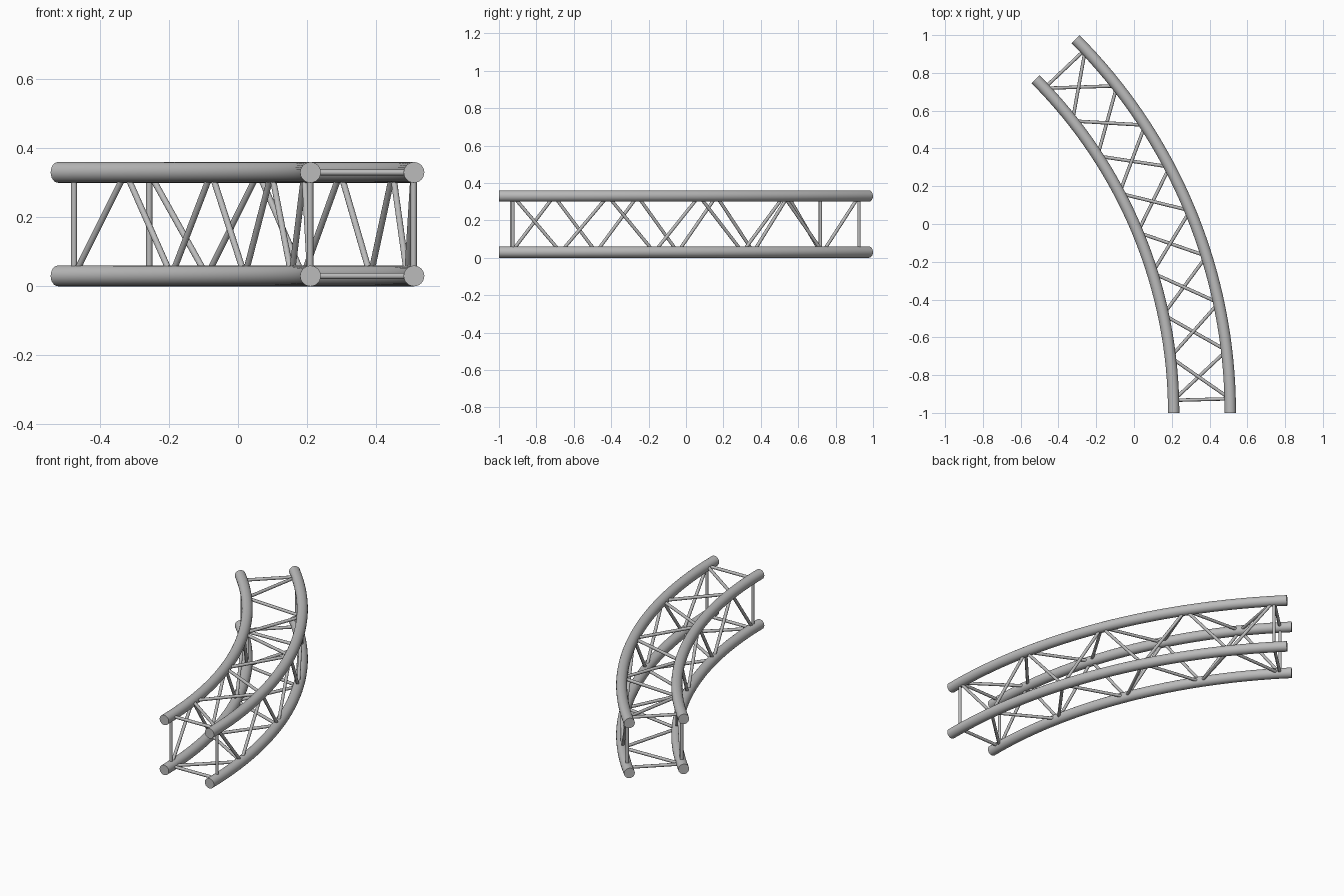
import bpy, bmesh, math
from mathutils import Vector, Matrix

cube = bpy.data.objects.get("Cube")
if cube:
    bpy.data.objects.remove(cube, do_unlink=True)

# Arc centre, chord radii and heights
CENTRE = Vector((-2.288, -1.0, 0.0))
INNER, OUTER = 2.498, 2.798
BOTTOM, TOP = 0.03, 0.33
CHORD_R, BRACE_R = 0.03, 0.009
SWEEP = math.radians(45)
MARGIN = math.radians(1.53)
CELLS = 8

metal = bpy.data.materials.new("grey metal")
metal.use_nodes = True
grey = (0.5, 0.5, 0.5, 1.0)
metal.diffuse_color = grey
metal.node_tree.nodes["Principled BSDF"].inputs["Base Color"].default_value = grey


def finish(bm, name):
    bmesh.ops.recalc_face_normals(bm, faces=bm.faces[:])
    mesh = bpy.data.meshes.new(name)
    bm.to_mesh(mesh)
    bm.free()
    mesh.materials.append(metal)
    obj = bpy.data.objects.new(name, mesh)
    bpy.context.collection.objects.link(obj)
    bpy.ops.object.select_all(action='DESELECT')
    obj.select_set(True)
    bpy.context.view_layer.objects.active = obj
    bpy.ops.object.shade_smooth_by_angle(angle=math.radians(40))
    return obj


def chord(name, radius, z):
    """Curved main tube: a circle spun about the arc centre, capped at both ends."""
    bm = bmesh.new()
    place = Matrix.Translation(CENTRE + Vector((radius, 0, z))) @ Matrix.Rotation(math.pi / 2, 4, 'X')
    bmesh.ops.create_circle(bm, segments=24, radius=CHORD_R, matrix=place)
    bmesh.ops.spin(bm, geom=bm.verts[:] + bm.edges[:], cent=CENTRE, axis=(0, 0, 1),
                   angle=SWEEP, steps=32)
    bmesh.ops.holes_fill(bm, edges=[e for e in bm.edges if e.is_boundary], sides=0)
    return finish(bm, name)


def node(k, radius, z):
    a = MARGIN + (SWEEP - 2 * MARGIN) * k / CELLS
    return CENTRE + Vector((radius * math.cos(a), radius * math.sin(a), z))


def rods(name, pairs):
    """Thin straight tubes between pairs of points."""
    bm = bmesh.new()
    for a, b in pairs:
        d = b - a
        place = Matrix.Translation((a + b) / 2) @ d.to_track_quat('Z', 'Y').to_matrix().to_4x4()
        bmesh.ops.create_cone(bm, cap_ends=True, segments=12, radius1=BRACE_R,
                              radius2=BRACE_R, depth=d.length, matrix=place)
    return finish(bm, name)


def zigzag(name, even, odd):
    """Brace running back and forth between two chords."""
    pts = [node(k, *(odd if k % 2 else even)) for k in range(CELLS + 1)]
    rods(name, list(zip(pts, pts[1:])))


inner_bottom, inner_top = (INNER, BOTTOM), (INNER, TOP)
outer_bottom, outer_top = (OUTER, BOTTOM), (OUTER, TOP)

# Four main chords
chord("inner_bottom_chord", *inner_bottom)
chord("inner_top_chord", *inner_top)
chord("outer_bottom_chord", *outer_bottom)
chord("outer_top_chord", *outer_top)

# Zigzag bracing on the four faces, meeting at shared joints
zigzag("inner_side_braces", inner_bottom, inner_top)
zigzag("outer_side_braces", outer_top, outer_bottom)
zigzag("top_braces", outer_top, inner_top)
zigzag("bottom_braces", inner_bottom, outer_bottom)

# Square frames near both ends
loop = [inner_bottom, outer_bottom, outer_top, inner_top]
for name, k in (("front_end_frame", 0), ("back_end_frame", CELLS)):
    corners = [node(k, *c) for c in loop]
    rods(name, list(zip(corners, corners[1:] + corners[:1])))
